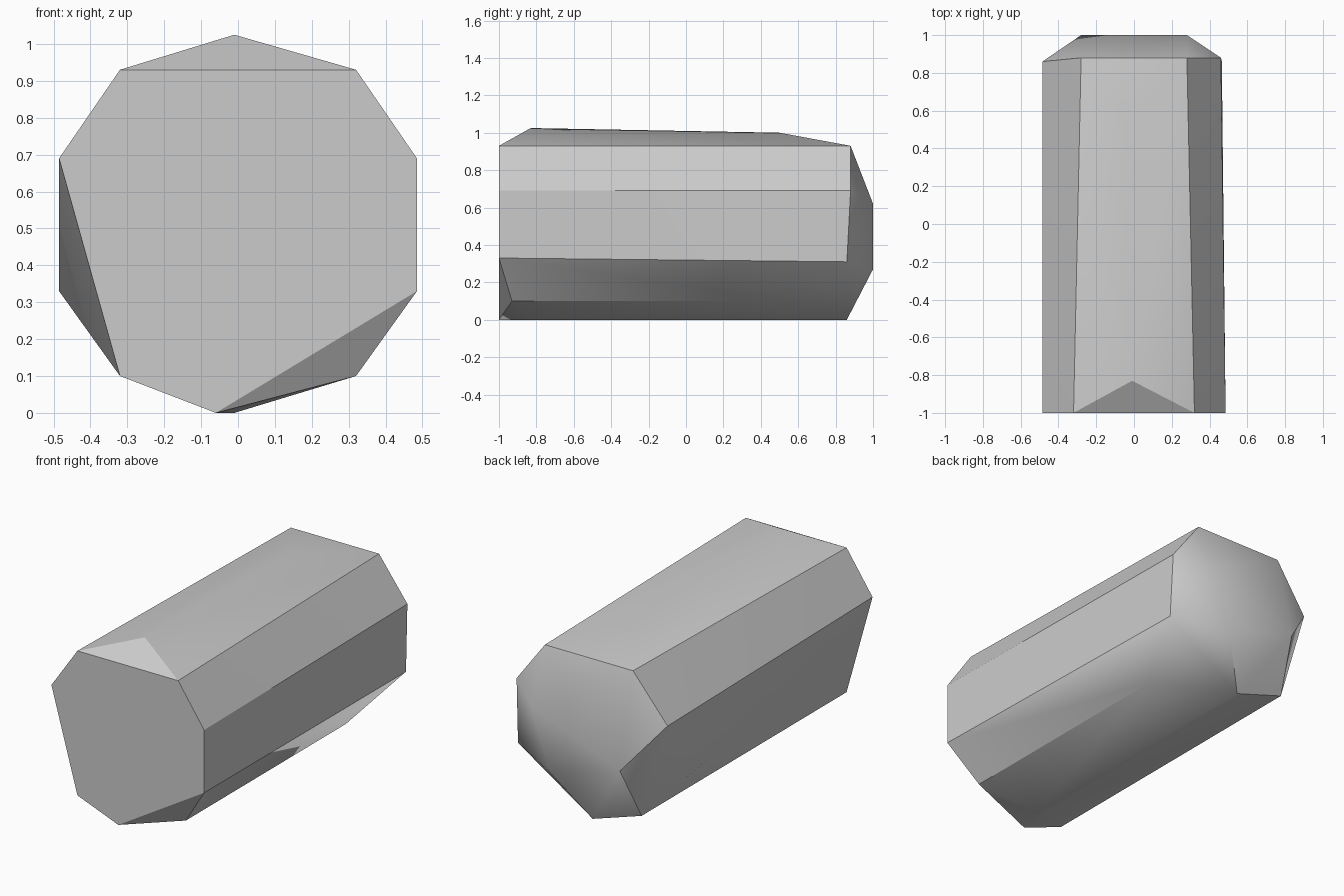
import bpy
import bmesh
import math

default_cube = bpy.data.objects.get("Cube")
if default_cube:
    bpy.data.objects.remove(default_cube, do_unlink=True)


def make_material(name, colour):
    material = bpy.data.materials.new(name)
    material.use_nodes = True
    material.diffuse_color = colour
    material.node_tree.nodes["Principled BSDF"].inputs["Base Color"].default_value = colour
    return material


def mirrored(x, y, z):
    return [(x, y, z), (-x, y, z)]


def make_hull(name, points, material):
    """Wrap corner points in a closed faceted shell."""
    bm = bmesh.new()
    for point in points:
        bm.verts.new(point)
    result = bmesh.ops.convex_hull(bm, input=bm.verts[:])
    loose = [v for v in bm.verts if not v.link_faces]
    bmesh.ops.delete(bm, geom=loose, context="VERTS")
    bmesh.ops.dissolve_limit(bm, angle_limit=math.radians(0.3),
                             verts=bm.verts[:], edges=bm.edges[:])
    bmesh.ops.recalc_face_normals(bm, faces=bm.faces[:])
    mesh = bpy.data.meshes.new(name)
    bm.to_mesh(mesh)
    bm.free()
    mesh.materials.append(material)
    obj = bpy.data.objects.new(name, mesh)
    bpy.context.collection.objects.link(obj)
    return obj


# Flat front cap
front_cap = mirrored(0.32, -1, 0.93) + mirrored(0.485, -1, 0.69)
front_cap += [(0.485, -1, 0.33), (-0.32, -1, 0.1), (-0.06, -1, 0)]

# Body ridges, chipped back from the front at uneven depths
ridges = [
    (-0.01, -0.83, 1.025), (-0.01, 0.5, 1.0),
    (0.32, -0.93, 0.1), (0.32, 0.52, 0.1),
    (-0.01, -0.83, 0), (-0.485, 0.5, 0.33),
]

# Shoulder where the body meets the tapered back
shoulder = mirrored(0.28, 0.88, 0.93)
shoulder += [(0.46, 0.88, 0.69), (0.465, 0.86, 0.31), (-0.01, 0.86, 0),
             (-0.32, 0.86, 0.1), (-0.485, 0.86, 0.66)]

# Small back facet
back_facet = [(0.28, 1, 0.62), (0.16, 1, 0.27), (-0.28, 1, 0.4)]

grey = make_material("plain grey", (0.6, 0.6, 0.6, 1))
body = make_hull("faceted_cylinder", front_cap + ridges + shoulder + back_facet, grey)

# Soft shading across shallow edges only
bpy.ops.object.select_all(action="DESELECT")
body.select_set(True)
bpy.context.view_layer.objects.active = body
bpy.ops.object.shade_smooth_by_angle(angle=math.radians(30))
